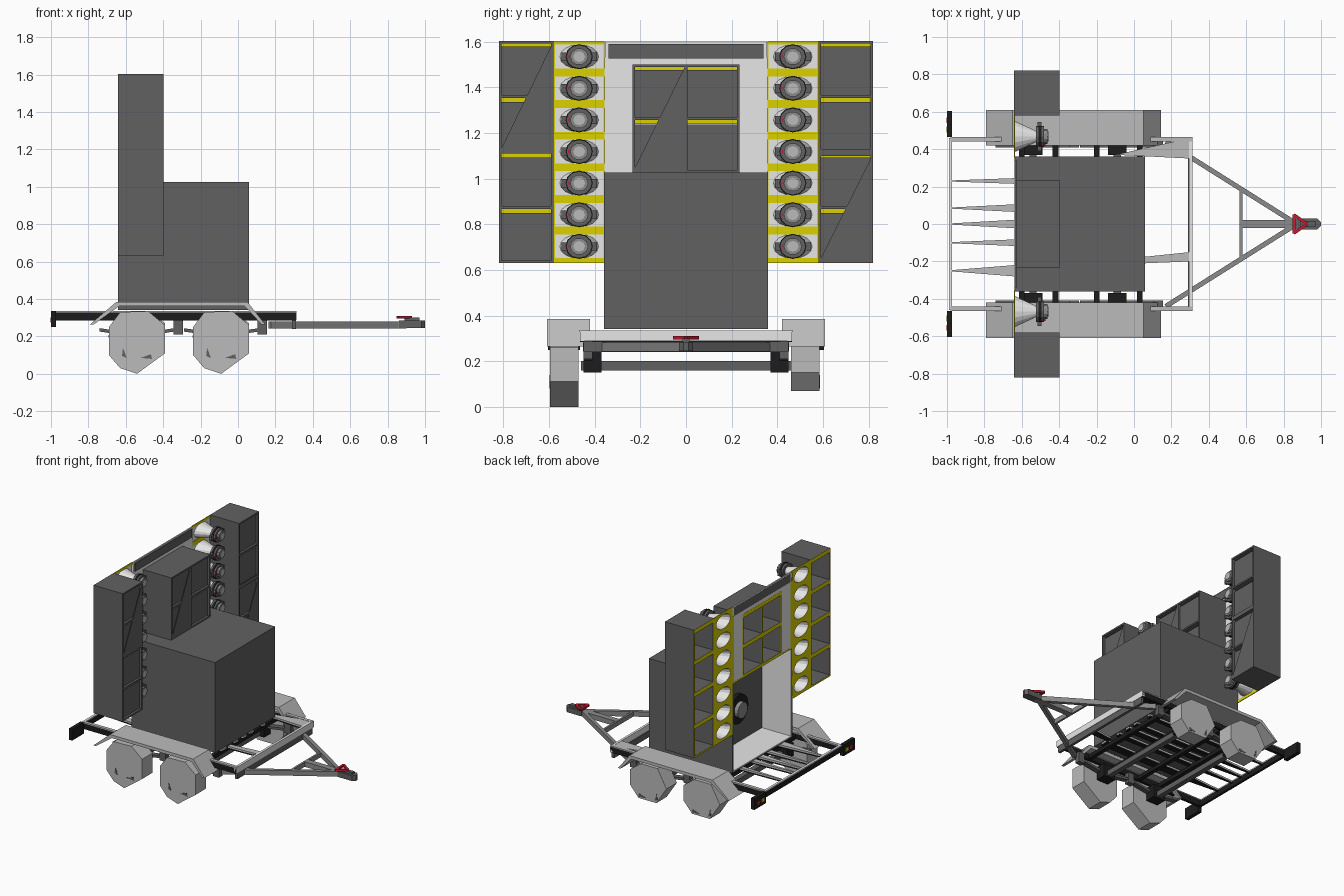
import bpy, math
from mathutils import Vector

if "Cube" in bpy.data.objects:
    bpy.data.objects.remove(bpy.data.objects["Cube"])


def material(name, r, g, b):
    m = bpy.data.materials.new(name)
    m.use_nodes = True
    m.diffuse_color = (r, g, b, 1)
    m.node_tree.nodes["Principled BSDF"].inputs["Base Color"].default_value = (r, g, b, 1)
    return m


DARK = material("dark grey", .12, .12, .12)
LIGHT = material("light grey", .5, .5, .5)
METAL = material("steel grey", .26, .26, .26)
WHITE = material("pale grey", .82, .82, .82)
YELLOW = material("yellow", .72, .64, 0)
RED = material("red", .6, .01, .03)
BLACK = material("black", .012, .012, .012)


def mesh(name, verts, faces, mat):
    me = bpy.data.meshes.new(name)
    me.from_pydata(verts, [], faces)
    me.materials.append(mat)
    ob = bpy.data.objects.new(name, me)
    bpy.context.collection.objects.link(ob)
    return ob


def prism(name, outline, offset, mat):
    """Solid from a flat outline swept along an offset vector."""
    n = len(outline)
    off = Vector(offset)
    verts = [Vector(p) for p in outline] + [Vector(p) + off for p in outline]
    faces = [list(range(n))[::-1], list(range(n, 2 * n))]
    faces += [(i, (i + 1) % n, (i + 1) % n + n, i + n) for i in range(n)]
    return mesh(name, verts, faces, mat)


def box(name, x0, x1, y0, y1, z0, z1, mat):
    if y0 > y1:
        y0, y1 = y1, y0
    base = [(x0, y0, z0), (x1, y0, z0), (x1, y1, z0), (x0, y1, z0)]
    return prism(name, base, (0, 0, z1 - z0), mat)


def beam(name, p, q, w, h, mat):
    p, q = Vector(p), Vector(q)
    side = (q - p).cross(Vector((0, 0, 1))).normalized() * w / 2
    up = Vector((0, 0, h / 2))
    return prism(name, [p - side - up, p + side - up, p + side + up, p - side + up], q - p, mat)


def disc(center, ry, rz, n):
    """Ellipse of points facing along x."""
    return [Vector(center) + Vector((0, ry * math.cos(math.tau * i / n),
                                     rz * math.sin(math.tau * i / n))) for i in range(n)]


def loft(name, a, b, mat):
    n = len(a)
    return mesh(name, a + b, [(i, (i + 1) % n, (i + 1) % n + n, i + n) for i in range(n)], mat)


X0, X1 = -.642, -.397   # depth of the speaker wall
XE = X0 + .001          # rear of the yellow edging
T = .012                # panel thickness


def cabinet(name, y0, y1, z0, z1, cols, rows):
    """Open-fronted cabinet with shelves, back panels and yellow front edging."""
    dy, dz = (y1 - y0) / cols, (z1 - z0) / rows
    for c in range(cols + 1):
        y = min(max(y0 + c * dy, y0 + T / 2), y1 - T / 2)
        box(name + "_side", XE, X1, y - T / 2, y + T / 2, z0, z1, DARK)
        box(name + "_side_edge", X0, XE, y - T / 2, y + T / 2, z0, z1, YELLOW)
    for r in range(rows + 1):
        z = min(max(z0 + r * dz, z0 + T / 2), z1 - T / 2)
        box(name + "_shelf", XE, X1, y0, y1, z - T / 2, z + T / 2, DARK)
        box(name + "_shelf_edge", X0, XE, y0, y1, max(z - .024, z0), z + T / 2, YELLOW)
    for c in range(cols):
        for r in range(rows):
            ya, za = y0 + c * dy, z0 + r * dz
            box(name + "_back", -.422, -.414, ya, ya + dy, za, za + dz - .025, DARK)


cabinet("right_cabinet", -.82, -.58, .63, 1.603, 1, 4)
cabinet("left_cabinet", .58, .82, .63, 1.603, 1, 4)
cabinet("center_cabinet", -.235, .235, 1.025, 1.5, 2, 2)

# Triangular back covers
for tri in ([(-.82, 1.11), (-.58, 1.11), (-.58, 1.603)],
            [(.58, .63), (.82, .63), (.82, 1.11)],
            [(-.235, 1.025), (0, 1.025), (0, 1.5)]):
    prism("back_cover", [(X1 - .004, y, z) for y, z in tri], (.004, 0, 0), DARK)
box("left_cabinet_middle_cover", X1 - .004, X1, .58, .82, 1.1, 1.13, DARK)


def bay_ring(name, x, yc, zc, hy, hz, mat):
    """Rectangular plate with an elliptical opening for the horn mouth."""
    outer, inner = [], []
    for i in range(16):
        a = math.tau * i / 16
        c, s = math.cos(a), math.sin(a)
        m = max(abs(c), abs(s))
        outer.append(Vector((x, yc + hy * c / m, zc + hz * s / m)))
        inner.append(Vector((x, yc + .085 * c, zc + .053 * s)))
    loft(name, outer, inner, mat)


# Horn columns
for s in (-1, 1):
    yc = s * .468
    for k in range(7):
        zc = .703 + k * .1385
        bay_ring("horn_bay_front", X0, yc, zc, .112, .0693, YELLOW)
        bay_ring("horn_bay_back", X0 + .003, yc, zc, .107, .054, WHITE)
        loft("horn", disc((X0, yc, zc), .085, .053, 16),
             disc((-.52, yc, zc), .028, .028, 16), WHITE)
        prism("horn_driver", disc((-.525, yc, zc), .057, .052, 12), (.045, 0, 0), DARK)
        prism("driver_rim", disc((-.51, yc, zc), .06, .055, 12), (.016, 0, 0), BLACK)
        prism("driver_cap", disc((-.48, yc, zc), .04, .037, 10), (.018, 0, 0), METAL)
        prism("driver_cap_center", disc((-.462, yc, zc), .026, .024, 8), (.004, 0, 0), LIGHT)
        box("driver_terminals", -.515, -.495, yc - .078, yc + .078, zc - .018, zc + .018, DARK)
        box("terminal_tab", -.48, -.474, yc - .05, yc - .04, zc - .006, zc + .006, RED)
    for k in range(8):
        z = .634 + k * .1385
        box("bay_divider", X0, X0 + .006, yc - .112, yc + .112, max(z - .017, .63),
            min(z + .017, 1.603), YELLOW)
    # Infill plate between the horns and the center cabinet, with yellow edging
    box("infill_plate", X0 + .001, X0 + .008, s * .235, s * .358, 1.025, 1.53, WHITE)
    box("infill_edge", X0, XE, s * .34, s * .358, 1.025, 1.53, YELLOW)

# Upper sign board with pale border
box("top_board_border", X0 + .001, X0 + .009, -.355, .355, 1.5, 1.6, WHITE)
box("top_board", X0, X0 + .016, -.34, .34, 1.527, 1.59, DARK)

# Generator housing, open at the rear
BX = .06
for y in (-.36, .35):
    box("housing_side", X0, BX, y, y + .01, .34, 1.025, DARK)
    yi = y + (.01 if y < 0 else -.004)
    box("housing_lining", X0, X1, yi, yi + .004, .35, 1.01, WHITE)
box("housing_top", XE, BX, -.36, .36, 1.015, 1.026, DARK)
box("housing_top_edge", X0, XE, -.36, .36, 1.015, 1.026, YELLOW)
box("housing_front", BX - .01, BX, -.36, .36, .34, 1.025, DARK)
box("housing_base", X0, BX, -.35, .35, .34, .346, DARK)
box("housing_floor", X0, X1, -.35, .35, .346, .352, WHITE)
box("housing_bulkhead", X1, X1 + .01, -.35, .35, .35, 1.015, DARK)
prism("fan_ring", disc((X1 - .03, -.03, .62), .11, .11, 20), (.03, 0, 0), BLACK)
prism("fan_hub", disc((X1 - .06, -.03, .62), .06, .06, 16), (.04, 0, 0), METAL)

# Trailer chassis
for s in (-1, 1):
    box("side_rail", -.98, .31, s * .445, s * .465, .285, .328, BLACK)
    box("side_rail_top", -.98, .31, s * .44, s * .466, .328, .336, LIGHT)
    beam("drawbar_arm", (.17, s * .44, .262), (.87, 0, .262), .026, .038, METAL)
    # Fender: bent strip
    arch = [(-.79, .265), (-.65, .385), (.05, .385), (.145, .265),
            (.125, .265), (.035, .362), (-.635, .362), (-.77, .265)]
    prism("fender", [(x, s * .42, z) for x, z in arch], (0, s * .19, 0), LIGHT)
    box("light_cluster", -1, -.972, s * .465, s * .605, .25, .335, BLACK)
    box("marker_lamp", -1.002, -1, s * .49, s * .52, .275, .3, YELLOW)
    box("stop_lamp", -1.002, -1, s * .54, s * .57, .275, .3, RED)
    # Suspension hangers and leaf springs
    for x in (-.32, .13):
        box("spring_hanger", x - .025, x + .025, s * .41, s * .45, .21, .29, DARK)
    for x in (-.54, -.09):
        beam("leaf_spring", (x - .2, s * .43, .235), (x, s * .43, .205), .04, .018, DARK)
        beam("leaf_spring", (x, s * .43, .205), (x + .2, s * .43, .235), .04, .018, DARK)
        box("spring_clamp", x - .05, x + .05, s * .37, s * .45, .15, .25, BLACK)
box("front_crossmember", .294, .312, -.465, .465, .288, .335, WHITE)
box("front_lower_beam", .29, .31, -.45, .45, .24, .287, DARK)
box("rear_crossmember", -.99, -.972, -.46, .46, .285, .328, BLACK)
box("rear_crossmember_top", -.99, -.972, -.46, .46, .328, .335, WHITE)
for x in (-.6, -.42, -.2, .03):
    box("crossmember", x - .015, x + .015, -.44, .44, .285, .315, BLACK)


# Tapered deck slats with dark undersides
def slat(name, outline):
    prism(name, [(x, y, .322) for x, y in outline], (0, 0, .012), LIGHT)
    prism(name + "_underside", [(x, y, .312) for x, y in outline], (0, 0, .01), BLACK)


for y, w in ((.23, .03), (.085, .04), (.0, .045), (-.1, .035), (-.25, .06)):
    slat("deck_slat", [(-.98, y - .003), (X0, y - w / 2), (BX, y - w / 2),
                       (BX, y + w / 2), (X0, y + w / 2), (-.98, y + .003)])
slat("deck_gusset", [(-.1, .37), (.3, .35), (.3, .46)])
slat("deck_strip", [(BX, -.21), (.3, -.2), (.3, -.15), (BX, -.175)])

# Drawbar and coupler
box("drawbar_brace", .565, .58, -.18, .18, .245, .28, METAL)
beam("drawbar_tongue", (.57, 0, .262), (.9, 0, .262), .045, .038, METAL)
prism("coupler", [(.86, -.03, .245), (.98, -.03, .245), (1, -.01, .245), (1, .01, .245),
                  (.98, .03, .245), (.86, .03, .245)], (0, 0, .04), DARK)
box("coupler_latch", .89, .97, -.015, .015, .285, .3, DARK)
grip = [(.855, -.05, .302), (.925, 0, .302), (.855, .05, .302)]
for a, b in zip(grip, grip[1:] + grip[:1]):
    beam("coupler_handle", a, b, .016, .015, RED)

# Axles and coarse, uneven wheels
right_rim = [(.15, .11), (.15, .26), (.06, .335), (-.09, .33), (-.15, .25),
             (-.15, .1), (-.09, .03), (0, 0)]
left_rim = [(.15, .15), (.15, .27), (.06, .335), (-.08, .335), (-.155, .2),
            (-.07, .07), (.08, .07)]
for x in (-.54, -.09):
    box("axle", x - .02, x + .02, -.46, .46, .16, .2, DARK)
    prism("right_wheel", [(x + dx, -.595, z) for dx, z in right_rim], (0, .125, 0), LIGHT)
    prism("left_wheel", [(x + dx, .46, z) for dx, z in left_rim], (0, .125, 0), LIGHT)
    for y in (-.598, .585):
        prism("wheel_slot", [(x + .02, y, .085), (x + .08, y, .08), (x + .075, y, .105)],
              (0, .003, 0), DARK)
        prism("wheel_slot", [(x - .075, y, .14), (x - .08, y, .095), (x - .055, y, .085)],
              (0, .003, 0), DARK)
